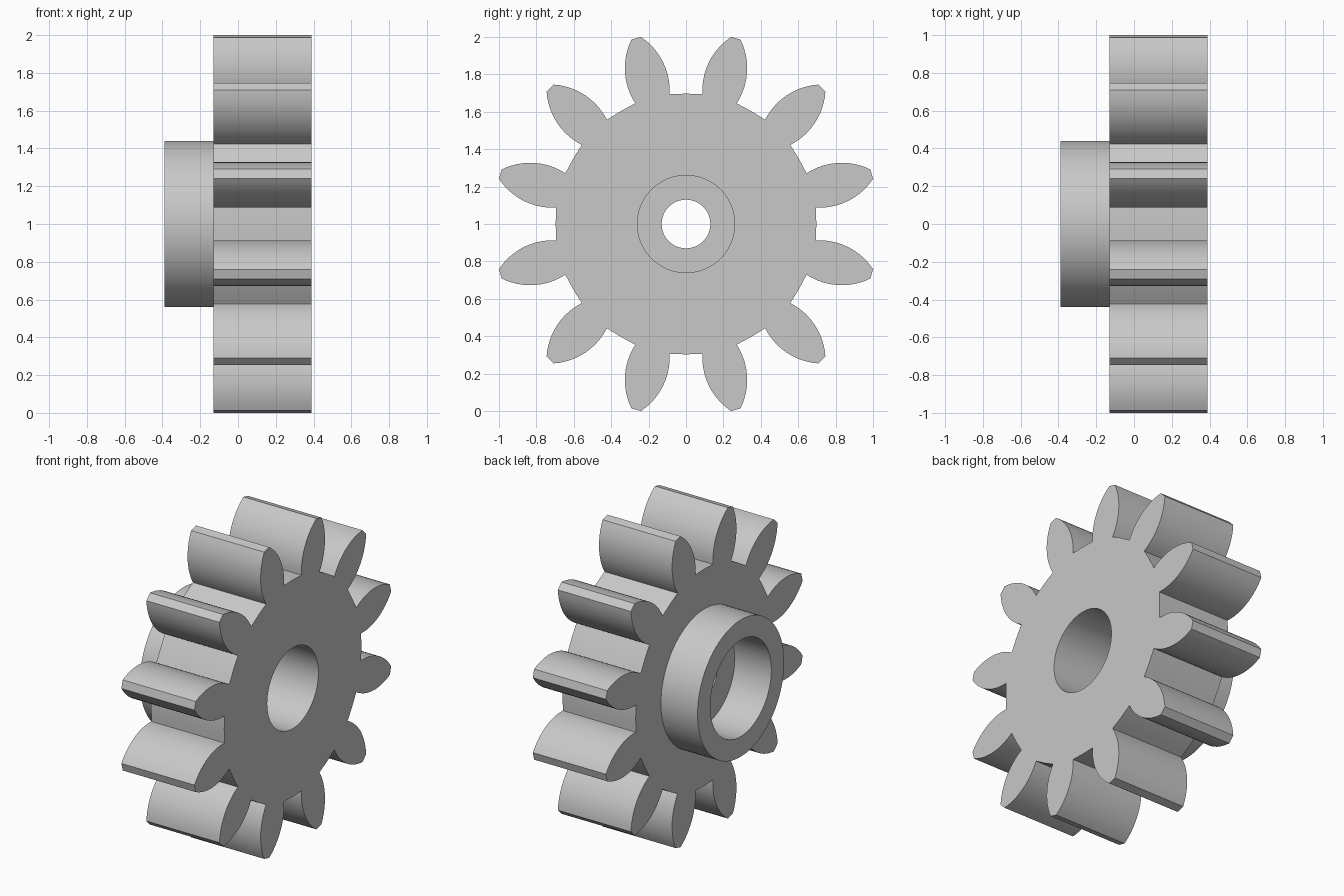
import bpy, bmesh
from math import sin, cos, tau, radians, sqrt, atan2

if "Cube" in bpy.data.objects:
    bpy.data.objects.remove(bpy.data.objects["Cube"], do_unlink=True)

# Main dimensions (axis runs along x)
TEETH = 12
FACE_X, WEB_X, BACK_X, HUB_X = 0.39, 0.0, -0.13, -0.39
BORE_R, SHAFT_R, HUB_BORE_R, HUB_R = 0.26, 0.13, 0.31, 0.44
ROOT_R, TIP_U = 0.697, 1.028
FLANK_R, FLANK_U, HALF_WIDTH = 0.3455, 0.80, 0.112
SEGMENTS = 96

grey = bpy.data.materials.new("light_grey")
grey.use_nodes = True
grey.diffuse_color = (0.58, 0.58, 0.58, 1)
grey.node_tree.nodes["Principled BSDF"].inputs["Base Color"].default_value = (0.58, 0.58, 0.58, 1)


def circle(r):
    return [(r * cos(tau * i / SEGMENTS), r * sin(tau * i / SEGMENTS)) for i in range(SEGMENTS)]


def gear_outline():
    """Teeth with bulging arc flanks, flat tips and a round root between them."""
    steps = 14
    start = 0.693
    flank = []
    for i in range(steps + 1):
        u = start + (TIP_U - start) * i / steps
        flank.append((u, HALF_WIDTH - FLANK_R + sqrt(FLANK_R ** 2 - (u - FLANK_U) ** 2)))
    tooth = [(u, -v) for u, v in flank] + flank[::-1]
    base = atan2(flank[0][1], start)
    gap = tau / TEETH - 2 * base
    tooth += [(ROOT_R * cos(base + gap * k / 4), ROOT_R * sin(base + gap * k / 4)) for k in (1, 2, 3)]
    points = []
    for t in range(TEETH):
        a = tau * (t + 0.5) / TEETH
        points += [(u * cos(a) - v * sin(a), u * sin(a) + v * cos(a)) for u, v in tooth]
    return points


def add_loop(bm, points, x):
    return [bm.verts.new((x, y, z + 1)) for y, z in points]


def bridge(bm, a, b):
    n = len(a)
    for i in range(n):
        j = (i + 1) % n
        bm.faces.new((a[i], a[j], b[j], b[i]))


def cap(bm, outer, inner):
    """Flat face between an outline and a round opening."""
    edges = []
    for loop in (outer, inner):
        for i, v in enumerate(loop):
            w = loop[(i + 1) % len(loop)]
            edges.append(bm.edges.get((v, w)) or bm.edges.new((v, w)))
    bmesh.ops.triangle_fill(bm, use_beauty=True, use_dissolve=False, edges=edges)


def finish(bm, name):
    bmesh.ops.recalc_face_normals(bm, faces=bm.faces[:])
    mesh = bpy.data.meshes.new(name)
    bm.to_mesh(mesh)
    bm.free()
    mesh.materials.append(grey)
    obj = bpy.data.objects.new(name, mesh)
    bpy.context.collection.objects.link(obj)
    bpy.ops.object.select_all(action="DESELECT")
    obj.select_set(True)
    bpy.context.view_layer.objects.active = obj
    bpy.ops.object.shade_smooth_by_angle(angle=radians(25))


# Toothed wheel with a stepped bore
bm = bmesh.new()
outline = gear_outline()
front, back = add_loop(bm, outline, FACE_X), add_loop(bm, outline, BACK_X)
bridge(bm, front, back)
bore = [add_loop(bm, circle(r), x) for x, r in
        ((FACE_X, BORE_R), (WEB_X, BORE_R), (WEB_X, SHAFT_R), (BACK_X, SHAFT_R))]
for a, b in zip(bore, bore[1:]):
    bridge(bm, a, b)
cap(bm, front, bore[0])
cap(bm, back, bore[-1])
finish(bm, "gear_wheel")

# Hub collar on the back of the wheel
bm = bmesh.new()
rings = [add_loop(bm, circle(r), x) for x, r in
         ((BACK_X, HUB_R), (HUB_X, HUB_R), (HUB_X, HUB_BORE_R), (BACK_X, HUB_BORE_R))]
for i in range(4):
    bridge(bm, rings[i], rings[(i + 1) % 4])
finish(bm, "hub_collar")
